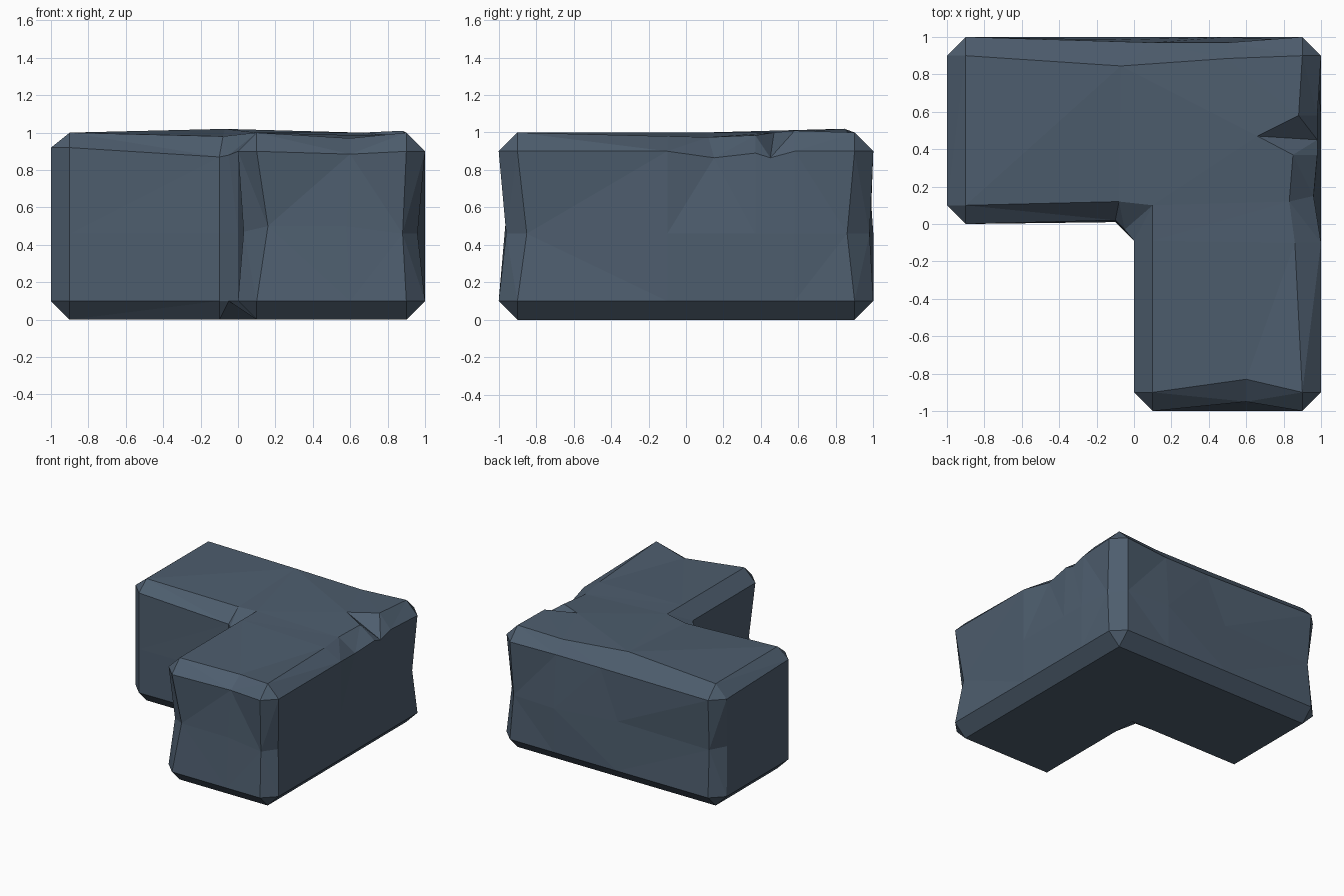
import bpy, bmesh

if "Cube" in bpy.data.objects:
    bpy.data.objects.remove(bpy.data.objects["Cube"])

# L-shaped footprint, counter-clockwise, with cut corners and extra points at worn spots
OUTLINE = [(-1, .1), (-.9, 0), (-.1, .01), (-.05, -.04), (0, -.09), (0, -.9),
           (.1, -1), (.6, -1), (.9, -1), (1, -.9), (1, -.1), (1, .15),
           (1, .37), (1, .45), (1, .58), (1, .9), (.9, 1), (.5, 1),
           (-.07, 1), (-.9, 1), (-1, .9)]

# Worn points on each upper level: index -> position
WORN_MIDDLE = {5: (.03, -.86, .47), 6: (.16, -.96, .5), 7: (.58, -.965, .5),
               8: (.88, -.96, .46), 9: (.96, -.85, .46), 15: (.98, .86, .46),
               16: (.88, .98, .46), 18: (-.07, .985, .5),
               19: (-.89, .97, .48), 20: (-.96, .84, .48)}
WORN_SHOULDER = {0: (-1, .1, .92), 1: (-.9, 0, .92), 2: (-.1, .02, .87),
                 3: (-.05, -.03, .88), 7: (.6, -.95, .885),
                 11: (.96, .15, .865), 12: (.98, .37, .89),
                 13: (.98, .45, .865), 14: (.98, .58, .9),
                 17: (.5, .97, .89), 18: (.1, .97, .89)}
WORN_TOP = {2: (-.08, .12, .98), 7: (.6, -.83, .97), 10: (.86, -.1, .98),
            11: (.83, .12, .975), 12: (.85, .37, .985), 13: (.66, .47, 1.0),
            14: (.88, .58, 1.01), 17: (.5, .885, .985), 18: (-.07, .845, 1.02)}


def inset(i, x, y):
    """Footprint point moved in by the chamfer width."""
    if i == 3:
        return .1, .1
    x, y = max(-.9, min(.9, x)), max(-.9, min(.9, y))
    return (x, max(y, .1)) if x < 0 else (max(x, .1), y)


def level(bm, z, worn={}, inner=False):
    ring = []
    for i, (x, y) in enumerate(OUTLINE):
        if inner:
            x, y = inset(i, x, y)
        ring.append(bm.verts.new(worn.get(i, (x, y, z))))
    return ring


# Stone block: stacked outlines from base to top
bm = bmesh.new()
rings = [level(bm, 0, inner=True), level(bm, .1),
         level(bm, .46, WORN_MIDDLE), level(bm, .9, WORN_SHOULDER),
         level(bm, 1, WORN_TOP, inner=True)]
n = len(OUTLINE)
for low, high in zip(rings, rings[1:]):
    for i in range(n):
        j = (i + 1) % n
        bm.faces.new((low[i], low[j], high[j], high[i]))
bm.faces.new(rings[0][::-1])
bm.faces.new(rings[-1])
bmesh.ops.remove_doubles(bm, verts=bm.verts[:], dist=.001)
bmesh.ops.triangulate(bm, faces=bm.faces[:])
bmesh.ops.recalc_face_normals(bm, faces=bm.faces[:])

mesh = bpy.data.meshes.new("corner_stone_block")
bm.to_mesh(mesh)
bm.free()
stone = bpy.data.materials.new("blue grey stone")
stone.diffuse_color = (.075, .11, .155, 1)
stone.use_nodes = True
stone.node_tree.nodes["Principled BSDF"].inputs["Base Color"].default_value = stone.diffuse_color
mesh.materials.append(stone)
block = bpy.data.objects.new("corner_stone_block", mesh)
bpy.context.collection.objects.link(block)
